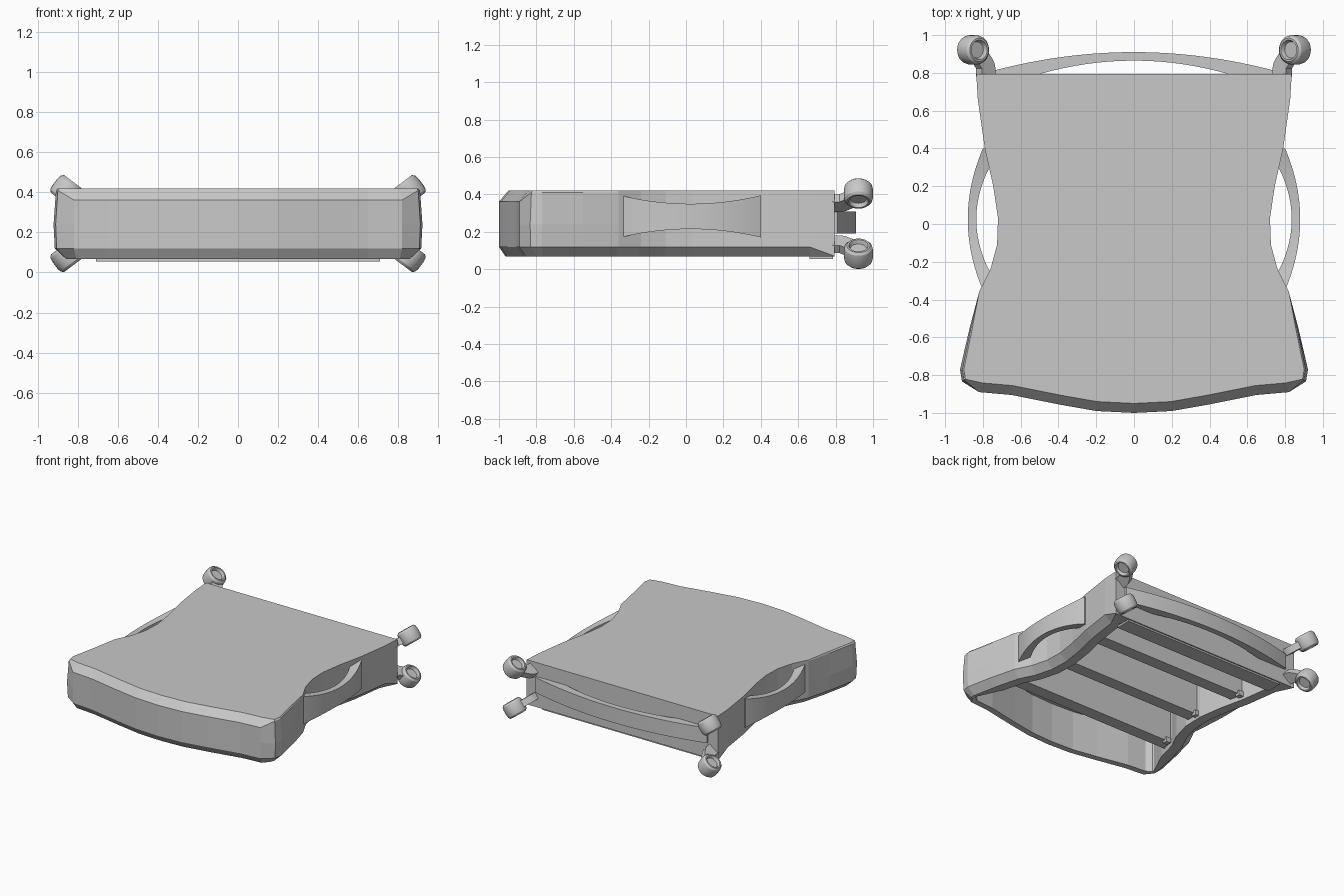
import bpy, bmesh, math
from mathutils import Vector

if "Cube" in bpy.data.objects:
    bpy.data.objects.remove(bpy.data.objects["Cube"], do_unlink=True)

grey = bpy.data.materials.new("plain_grey")
grey.use_nodes = True
COLOUR = (0.58, 0.58, 0.58, 1)
grey.diffuse_color = COLOUR
grey.node_tree.nodes["Principled BSDF"].inputs["Base Color"].default_value = COLOUR


def finish(name, bm, smooth=False):
    bmesh.ops.recalc_face_normals(bm, faces=bm.faces)
    mesh = bpy.data.meshes.new(name)
    bm.to_mesh(mesh)
    bm.free()
    mesh.materials.append(grey)
    ob = bpy.data.objects.new(name, mesh)
    bpy.context.collection.objects.link(ob)
    if smooth:
        bpy.ops.object.select_all(action='DESELECT')
        ob.select_set(True)
        bpy.context.view_layer.objects.active = ob
        bpy.ops.object.shade_smooth_by_angle(angle=math.radians(30))


def loft(bm, loops):
    """Skin a list of equal-length point loops, capping both ends."""
    rings = [[bm.verts.new(p) for p in loop] for loop in loops]
    n = len(rings[0])
    for a, b in zip(rings, rings[1:]):
        for i in range(n):
            j = (i + 1) % n
            bm.faces.new((a[i], a[j], b[j], b[i]))
    bm.faces.new(rings[0])
    bm.faces.new(rings[-1])


def box(name, lo, hi):
    bm = bmesh.new()
    loft(bm, [[(lo[0], lo[1], z), (hi[0], lo[1], z), (hi[0], hi[1], z), (lo[0], hi[1], z)]
              for z in (lo[2], hi[2])])
    finish(name, bm)


# Waisted plan outline, half of it mirrored
half = [(0.0, -1.0), (0.2, -0.99), (0.4, -0.955), (0.65, -0.905), (0.82, -0.89), (0.905, -0.83),
        (0.915, -0.77), (0.87, -0.55), (0.82, -0.36), (0.76, -0.24), (0.725, -0.11),
        (0.72, 0.03), (0.745, 0.2), (0.79, 0.4), (0.827, 0.66), (0.835, 0.795)]
outline = [Vector(p) for p in half] + [Vector((-x, y)) for x, y in reversed(half[1:])]


def ring(amount, height):
    """Outline moved inward by amount(y), mitred at the corners, at height(y)."""
    result = []
    for i, p in enumerate(outline):
        d1 = (p - outline[i - 1]).normalized()
        d2 = (outline[(i + 1) % len(outline)] - p).normalized()
        n1, n2 = Vector((-d1.y, d1.x)), Vector((-d2.y, d2.x))
        q = p + (n1 + n2) * (amount(p.y) / (1 + n1.dot(n2)))
        result.append((q.x, q.y, height(p.y)))
    return result


def flat(value):
    return lambda y: value


def inner_wall(y):
    return 0.1 if y > 0.75 else 0.08 if y < -0.7 else 0.13


def rim(y):
    return 0.0 if y > 0.75 else 0.035 if y < -0.88 else 0.055


def top_edge(y):
    return 0.05 if y < -0.88 else 0.014 if y < -0.5 else 0.0


# Hollow body, open underneath; the front has a wide top bevel
bm = bmesh.new()
loft(bm, [ring(inner_wall, flat(0.385)),
          ring(inner_wall, flat(0.07)),
          ring(rim, flat(0.068)),
          ring(flat(0.0), lambda y: 0.07 if y > 0.75 else 0.12),
          ring(lambda y: -0.006 if -0.88 < y < -0.7 else 0.0, flat(0.24)),
          ring(lambda y: 0.006 if -0.88 < y < -0.5 else 0.0,
               lambda y: 0.362 if y < -0.88 else 0.41),
          ring(top_edge, flat(0.42))])
finish("body_shell", bm)

# Cross ribs with small pegs, and the rear bottom plate
for number, (y, width) in enumerate(((-0.48, 0.74), (-0.05, 0.65), (0.37, 0.71))):
    box(f"cross_rib_{number + 1}", (-width, y - 0.05, 0.11), (width, y + 0.05, 0.39))
    end = 0.07 - width
    box(f"rib_peg_{number + 1}", (end - 0.02, y + 0.03, 0.09), (end + 0.02, y + 0.07, 0.13))
box("rear_bottom_plate", (-0.71, 0.66, 0.055), (0.71, 0.785, 0.08))


def handle(name, span, outer, inner, low, high, place):
    """Curved strap: place(along, out, z) turns strap positions into points."""
    bm = bmesh.new()
    steps = 24
    loops = []
    for i in range(steps + 1):
        t = 2 * i / steps - 1
        a, b = outer(t), inner(t)
        loops.append([place(span * t, a, low(t)), place(span * t, a, high(t)),
                      place(span * t, b, high(t)), place(span * t, b, low(t))])
    loft(bm, loops)
    finish(name, bm, True)


# Carry handles
for side, s in (("left", 1), ("right", -1)):
    handle(f"{side}_handle", 0.375,
           lambda t: 0.88 - 0.08 * t * t, lambda t: 0.835 - 0.13 * t * t,
           lambda t: 0.215 - 0.045 * t * t, lambda t: 0.35 + 0.045 * t * t,
           lambda a, o, z: (s * o, 0.025 + a, z))
handle("rear_handle", 0.75,
       lambda t: 0.91 - 0.1 * t * t, lambda t: 0.865 - 0.16 * t * t,
       flat(0.19), flat(0.31), lambda a, o, z: (a, o, z))


# Tilted rear corner lugs: rounded, dished discs on curved necks
def lug(name, sx, sz):
    u = Vector((0.8 * sx, 0, 0.6 * sz))
    axis = Vector((-0.6 * sx, 0, 0.8 * sz))
    centre = Vector((0.852 * sx, 0.922, 0.405 if sz > 0 else 0.083))

    def at(p, q, h):
        return centre + u * p + Vector((0, q, 0)) + axis * h

    bm = bmesh.new()
    upper = [(0.078, 0.022), (0.074, 0.042), (0.062, 0.055), (0.052, 0.055), (0.043, 0.033)]
    profile = [(r, -h) for r, h in reversed(upper)] + upper
    loft(bm, [[at(r * math.cos(k * math.tau / 28), r * math.sin(k * math.tau / 28), h)
               for k in range(28)] for r, h in profile])
    finish(name + "_disc", bm, True)

    bm = bmesh.new()
    neck = [(-0.14, -0.085, 0.045), (-0.1, -0.085, 0.045), (-0.07, -0.07, 0.052),
            (-0.04, -0.045, 0.058), (0.0, -0.02, 0.05)]
    loft(bm, [[at(c + a * w, q, b * 0.026) for a, b in ((-1, -1), (1, -1), (1, 1), (-1, 1))]
              for q, c, w in neck])
    finish(name + "_neck", bm, True)


for side, sx in (("left", 1), ("right", -1)):
    for level, sz in (("upper", 1), ("lower", -1)):
        lug(f"{level}_{side}_lug", sx, sz)
